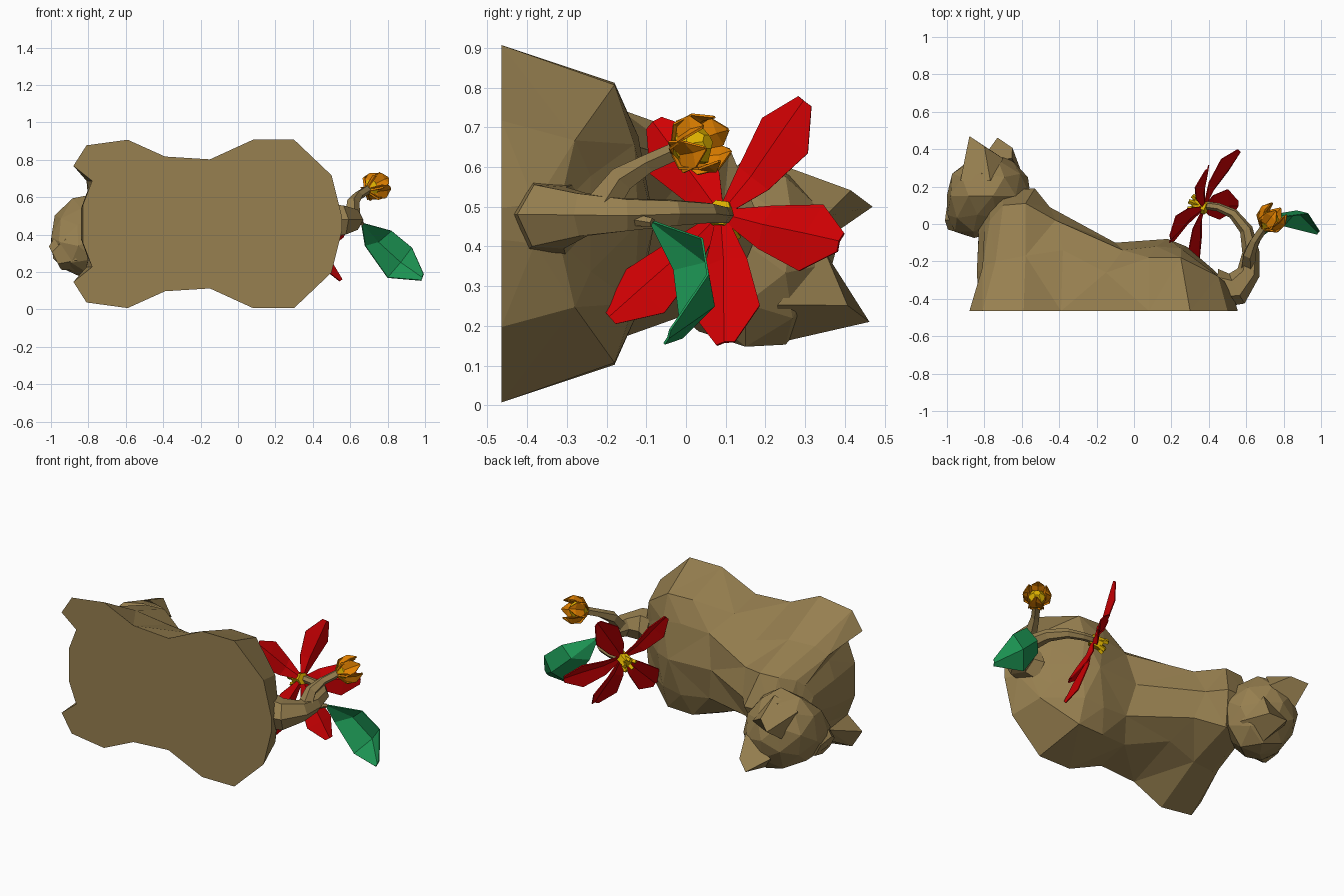
import bpy, bmesh, math, random
from mathutils import Vector as V

if "Cube" in bpy.data.objects:
    bpy.data.objects.remove(bpy.data.objects["Cube"])

ZC = 0.457  # symmetry plane of the body
random.seed(4)


def material(name, col):
    m = bpy.data.materials.new(name)
    m.diffuse_color = (*col, 1)
    m.use_nodes = True
    m.node_tree.nodes["Principled BSDF"].inputs["Base Color"].default_value = m.diffuse_color
    return m


BROWN = material("tan_brown", (0.31, 0.215, 0.08))
RED = material("petal_red", (0.64, 0.0, 0.001))
GREEN = material("leaf_green", (0.012, 0.31, 0.09))
ORANGE = material("bud_orange", (0.76, 0.22, 0.0))
YELLOW = material("stamen_yellow", (0.72, 0.44, 0.0))


def finish(name, bm, mat, thick=0):
    bmesh.ops.recalc_face_normals(bm, faces=bm.faces[:])
    me = bpy.data.meshes.new(name)
    bm.to_mesh(me)
    bm.free()
    me.materials.append(mat)
    ob = bpy.data.objects.new(name, me)
    bpy.context.collection.objects.link(ob)
    if thick:
        s = ob.modifiers.new("thickness", 'SOLIDIFY')
        s.thickness = thick
        s.offset = 0
    return ob


def loft(bm, rings, closed=True):
    vs = [[bm.verts.new(p) for p in r] for r in rings]
    n = len(vs[0])
    for a, b in zip(vs, vs[1:]):
        for i in range(n if closed else n - 1):
            j = (i + 1) % n
            bm.faces.new((a[i], a[j], b[j], b[i]))
    bm.faces.new(vs[0])
    bm.faces.new(vs[-1][::-1])
    return vs


def tube(name, pts, radii, mat, sides=6):
    pts = [V(p) for p in pts]
    rings = []
    for i, p in enumerate(pts):
        t = (pts[min(i + 1, len(pts) - 1)] - pts[max(i - 1, 0)]).normalized()
        side = t.cross(V((0.05, 0.1, 1))).normalized()
        up = side.cross(t)
        rings.append([p + radii[i] * (math.cos(a) * side + math.sin(a) * up)
                      for a in [2 * math.pi * k / sides for k in range(sides)]])
    bm = bmesh.new()
    loft(bm, rings)
    return finish(name, bm, mat)


# body: stations along x: base(x, halfwidth), mid(x, w, y), upper(x, w, y), top(x, y)
stations = [
    ((-.83, .10), (-.84, .08, -.25), (-.83, .05, -.06), (-.83, -.03)),
    ((-.78, .23), (-.80, .19, -.25), (-.80, .12, -.02), (-.80, .04)),
    ((-.88, .31), (-.81, .23, -.23), (-.77, .16, .02), (-.77, .12)),
    ((-.81, .42), (-.74, .28, -.20), (-.70, .19, .10), (-.70, .18)),
    ((-.59, .45), (-.58, .29, -.17), (-.58, .19, .11), (-.53, .19)),
    ((-.39, .36), (-.38, .245, -.14), (-.42, .15, .02), (-.45, .09)),
    ((-.15, .345), (-.15, .30, -.26), (-.06, .20, -.14), (-.10, -.10)),
    ((.08, .45), (.08, .355, -.18), (.12, .22, -.12), (.18, -.08)),
    ((.30, .45), (.25, .35, -.18), (.25, .20, -.13), (.28, -.12)),
    ((.50, .26), (.45, .21, -.28), (.40, .12, -.24), (.42, -.24)),
    ((.555, .04), (.53, .05, -.38), (.50, .04, -.32), (.49, -.31)),
]
rings = []
for b, m, u, t in stations:
    half = [(b[0], -.465, b[1]), (m[0], m[2], m[1]), (u[0], u[2], u[1])]
    rings.append([V((x, y, ZC + w)) for x, y, w in half] + [V((t[0], t[1], ZC))]
                 + [V((x, y, ZC - w)) for x, y, w in half[::-1]])
bm = bmesh.new()
vs = loft(bm, rings, closed=False)
bm.faces.new([r[0] for r in vs] + [r[-1] for r in vs[::-1]])  # flat underside
bmesh.ops.triangulate(bm, faces=[f for f in bm.faces if len(f.verts) == 4])
finish("body", bm, BROWN)

# head: faceted ball turned to the side, jaw pushed forward
fwd, up, side = V((-.89, 0, -.46)), V((0, 1, 0)), V((-.46, 0, .89))
head_c = V((-.765, .15, .385))


def head_pt(f, u, s):
    return head_c + fwd * f + up * u + side * s


bm = bmesh.new()
bmesh.ops.create_icosphere(bm, subdivisions=2, radius=1)
for v in bm.verts:
    f, s, u = v.co.normalized()
    wide = .25 if u > -.2 else .21
    j = 1 + random.uniform(-.05, .06)
    v.co = head_pt(.215 * f * j + max(0, -u) * .09 + .01, .225 * u, wide * s * j)
finish("head", bm, BROWN)

# ears: blunt spikes with a short ridge running back
for sgn, tip in ((1, V((-.88, .47, .50))), (-1, V((-.73, .462, .21)))):
    bm = bmesh.new()
    base = [head_pt(f, u, sgn * s) for f, u, s in
            ((.10, .19, .08), (.07, .08, .22), (-.10, .08, .20), (-.10, .20, .05))]
    bv = [bm.verts.new(p) for p in base]
    t1 = bm.verts.new(tip)
    t2 = bm.verts.new(tip - fwd * .09 - up * .055)
    for f in ((bv[0], bv[1], t1), (bv[1], bv[2], t2, t1), (bv[2], bv[3], t2),
              (bv[3], bv[0], t1, t2), bv):
        bm.faces.new(f)
    finish("ear", bm, BROWN)

# muzzle: small blunt block on the face
bm = bmesh.new()
loft(bm, [[head_pt(f, u * h - .09 + o, s * w) for u, s in
           ((1, -.6), (1, .6), (-.3, 1), (-1, .5), (-1, -.5), (-.3, -1))]
          for f, h, w, o in ((.14, .11, .13, 0), (.24, .07, .07, -.02))])
finish("muzzle", bm, BROWN)

# tail stem and bud twig
tube("tail_stem",
     [(.45, -.345, .47), (.55, -.345, .475), (.612, -.26, .48), (.625, -.15, .48),
      (.60, -.03, .485), (.53, .055, .485), (.45, .09, .48), (.38, .10, .48)],
     [.105, .09, .062, .046, .036, .028, .023, .022], BROWN)
tube("bud_twig", [(.61, -.22, .49), (.615, -.16, .57), (.645, -.09, .61), (.70, -.01, .645)],
     [.045, .035, .025, .024], BROWN, 5)


# petals: folded blades described by (along, half width) steps
def petal(name, base, tip, n, width, mat, bend=0.0, thick=.006,
          steps=((0, .2), (.3, .65), (.7, 1), (1, .28))):
    base, tip, n = V(base), V(tip), V(n)
    ax = tip - base
    sd = ax.cross(n).normalized()
    nn = sd.cross(ax).normalized()
    bm = bmesh.new()
    rows = []
    for t, w in steps:
        c = base + ax * t + nn * bend * 4 * t * (1 - t)
        rows.append([bm.verts.new(p) for p in
                     (c - sd * w * width, c - nn * w * width * .35, c + sd * w * width)])
    for a, b in zip(rows, rows[1:]):
        for i in (0, 1):
            bm.faces.new((a[i], a[i + 1], b[i + 1], b[i]))
    return finish(name, bm, mat, thick)


# red flower
fn = V((-1, .35, -.35)).normalized()
fc = V((.37, .09, .48))
tips = [((.39, .30, .765), .08), ((.56, .39, .41), .09), ((.55, .10, .155), .085),
        ((.34, -.19, .22), .08), ((.19, -.08, .71), .085)]
for tip, w in tips:
    d = (V(tip) - fc).normalized()
    petal("red_petal", fc + d * .02, tip, fn, w, RED, bend=.03)

# yellow stamens and cup
tube("flower_cup", [fc - fn * .02, fc + fn * .05], [.035, .038], YELLOW)
e1 = fn.orthogonal().normalized()
e2 = fn.cross(e1)
for k in range(5):
    a = 2 * math.pi * k / 5
    r = e1 * math.cos(a) + e2 * math.sin(a)
    tube("stamen", [fc + r * .01, fc + fn * .075 + r * .04], [.014, .013], YELLOW, 4)

# orange bud with yellow core
bc = V((.69, -.025, .64))
bd = V((.6, .75, .22)).normalized()
tube("bud_core", [bc + bd * k for k in (0, .035, .075, .105)], [.02, .052, .052, .02], YELLOW)
e1 = bd.orthogonal().normalized()
e2 = bd.cross(e1)
for k in range(6):
    a = 2 * math.pi * k / 6
    r = e1 * math.cos(a) + e2 * math.sin(a)
    petal("bud_petal", bc + r * .012, bc + bd * .135 + r * .058, r, .045, ORANGE, bend=.034,
          steps=((0, .4), (.35, 1), (.75, .8), (1, .1)))

# green leaf, creased along the midrib
bm = bmesh.new()
low = [(.66, -.09, .46), (.68, -.03, .34), (.80, -.01, .17), (.98, -.055, .155)]
mid = [(.66, -.085, .462), (.75, .05, .36), (.87, .07, .25), (.985, -.045, .17)]
upp = [(.665, -.08, .462), (.82, .04, .42), (.93, .055, .33), (.992, -.04, .19)]
cols = [[bm.verts.new(p) for p in row] for row in (low, mid, upp)]
for a, b in zip(cols, cols[1:]):
    for i in range(3):
        bm.faces.new((a[i], a[i + 1], b[i + 1], b[i]))
finish("leaf", bm, GREEN, .006)
tube("leaf_stalk", [(.62, -.17, .475), (.665, -.085, .46)], [.02, .012], BROWN, 5)
